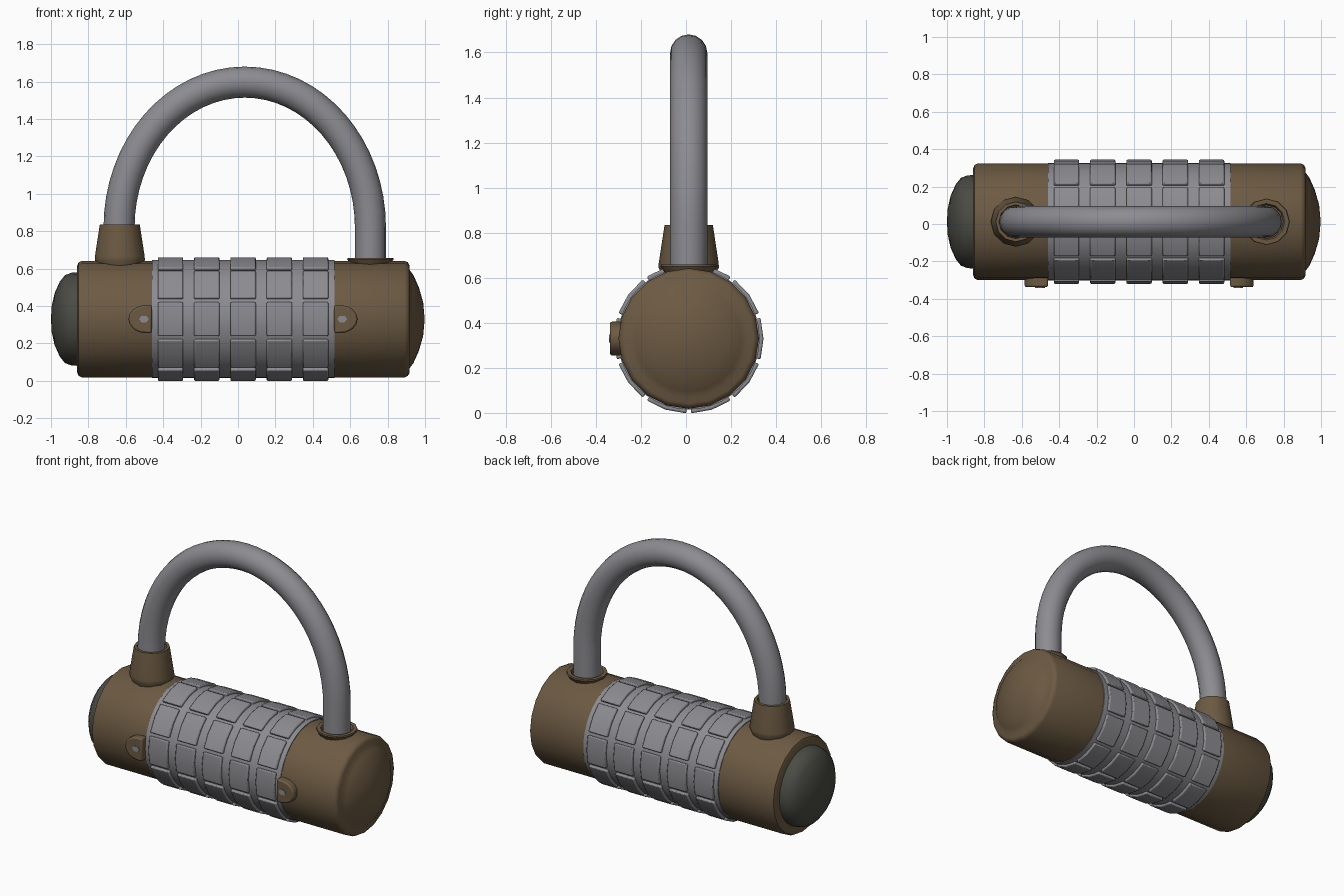
import bpy, bmesh, math
from mathutils import Matrix, Vector

if "Cube" in bpy.data.objects:
    bpy.data.objects.remove(bpy.data.objects["Cube"])

CY, CZ = 0.012, 0.33      # axis of the barrel
MX = 0.027                # middle of the barrel along x


def material(name, rgb):
    m = bpy.data.materials.new(name)
    m.diffuse_color = (*rgb, 1)
    m.use_nodes = True
    m.node_tree.nodes["Principled BSDF"].inputs["Base Color"].default_value = m.diffuse_color
    return m


BROWN = material("bronze brown", (0.150, 0.102, 0.056))
GREY = material("steel grey", (0.262, 0.262, 0.284))
DARK = material("dark olive grey", (0.068, 0.070, 0.058))


def finish(ob, mat, angle=38):
    ob.data.materials.append(mat)
    bpy.ops.object.select_all(action='DESELECT')
    ob.select_set(True)
    bpy.context.view_layer.objects.active = ob
    bpy.ops.object.shade_smooth_by_angle(angle=math.radians(angle))
    return ob


def from_bmesh(name, bm, mat, bevel=0, angle=38):
    bmesh.ops.recalc_face_normals(bm, faces=bm.faces)
    me = bpy.data.meshes.new(name)
    bm.to_mesh(me)
    bm.free()
    ob = bpy.data.objects.new(name, me)
    bpy.context.collection.objects.link(ob)
    finish(ob, mat, angle)
    if bevel:
        b = ob.modifiers.new("bevel", 'BEVEL')
        b.width, b.segments, b.limit_method = bevel, 2, 'ANGLE'
        b.angle_limit = math.radians(40)
    return ob


def lathe(name, profile, mat, steps, origin, axis, closed=False, angle=38):
    """Turn (radius, height) points around an x or z axis through origin."""
    bm = bmesh.new()
    vs = [bm.verts.new((r, 0, h)) for r, h in profile]
    edges = [bm.edges.new(p) for p in zip(vs, vs[1:])]
    if closed:
        edges.append(bm.edges.new((vs[-1], vs[0])))
    bmesh.ops.spin(bm, geom=vs + edges, cent=(0, 0, 0), axis=(0, 0, 1),
                   angle=2 * math.pi, steps=steps)
    bmesh.ops.remove_doubles(bm, verts=bm.verts, dist=1e-4)
    turn = Matrix.Rotation(math.pi / 2, 4, 'Y') if axis == 'X' else Matrix()
    bm.transform(Matrix.Translation(origin) @ turn)
    return from_bmesh(name, bm, mat, angle=angle)


def prism(bm, points, vec):
    """Extrude a closed outline along vec."""
    a = [bm.verts.new(p) for p in points]
    b = [bm.verts.new(Vector(p) + vec) for p in points]
    bm.faces.new(a)
    bm.faces.new(b[::-1])
    for i in range(len(a)):
        j = (i + 1) % len(a)
        bm.faces.new((a[i], b[i], b[j], a[j]))


barrel = (0, CY, CZ)

# Brown end caps of the barrel
lathe("left_cap", [(0, -0.855), (0.285, -0.86), (0.303, -0.853), (0.312, -0.835),
                   (0.312, -0.46), (0, -0.46)], BROWN, 20, barrel, 'X')
lathe("right_cap", [(0, 0.51), (0.312, 0.51), (0.312, 0.89), (0.304, 0.908),
                    (0.288, 0.917), (0.262, 0.918), (0.235, 0.938), (0.17, 0.967),
                    (0.09, 0.99), (0, 0.998)], BROWN, 20, barrel, 'X')

# Dark rounded button on the left end
lathe("end_button", [(0, -1.0), (0.07, -0.996), (0.14, -0.98), (0.2, -0.953),
                     (0.235, -0.925), (0.248, -0.89), (0.25, -0.85)],
      DARK, 24, barrel, 'X')

# Grey core under the number rings
lathe("ring_core", [(0, -0.46), (0.315, -0.46), (0.315, 0.515), (0, 0.515)],
      GREY, 40, barrel, 'X')

# Five rings of ten raised pads
bm = bmesh.new()
for ring in range(5):
    x = MX + (ring - 2) * 0.194 - 0.068
    for pad in range(10):
        mid = math.pi + pad * math.tau / 10
        outline = []
        for r, steps in ((0.332, (-16.2, 0, 16.2)), (0.30, (16.2, 0, -16.2))):
            for s in steps:
                a = mid + math.radians(s)
                outline.append((x, CY + r * math.cos(a), CZ + r * math.sin(a)))
        prism(bm, outline, Vector((0.136, 0, 0)))
from_bmesh("ring_pads", bm, GREY, bevel=0.007)

# Pointer tabs with a small grey dot, mirrored left and right
for side, label in ((-1, "left"), (1, "right")):
    base = MX + side * 0.487
    bm = bmesh.new()
    pts = [(base, -0.285, CZ - 0.075), (base, -0.285, CZ + 0.075)]
    for i in range(9):
        a = math.pi / 2 - i * math.pi / 8
        pts.append((base + side * (0.035 + 0.09 * math.cos(a)), -0.285,
                    CZ + 0.075 * math.sin(a)))
    prism(bm, pts, Vector((0, -0.053, 0)))
    from_bmesh(label + "_pointer_tab", bm, BROWN, bevel=0.01)
    bm = bmesh.new()
    dot = [(base + side * 0.043 + 0.026 * math.cos(k * math.pi / 3), -0.334,
            CZ + 0.02 * math.sin(k * math.pi / 3)) for k in range(6)]
    prism(bm, dot, Vector((0, -0.007, 0)))
    from_bmesh(label + "_pointer_dot", bm, GREY)

# Tapered sleeve on the left and flat collar on the right, both hollow
lathe("shackle_sleeve", [(0.09, 0.60), (0.11, 0.60), (0.134, 0.645), (0.133, 0.665),
                         (0.107, 0.835), (0.09, 0.835), (0.086, 0.80)],
      BROWN, 12, (-0.632, CY, 0), 'Z', closed=True)
lathe("shackle_collar", [(0.088, 0.60), (0.09, 0.60), (0.118, 0.64), (0.124, 0.65),
                         (0.122, 0.658), (0.098, 0.658), (0.09, 0.642)],
      BROWN, 12, (0.708, CY, 0), 'Z', closed=True)

# Bent steel shackle
path = [(-0.636, 0.62)]
for i in range(33):
    a = math.pi - i * math.pi / 32
    path.append((0.036 + 0.672 * math.cos(a), 0.82 + 0.777 * math.sin(a)))
path.append((0.708, 0.62))
cu = bpy.data.curves.new("shackle", 'CURVE')
cu.dimensions = '3D'
cu.bevel_depth, cu.bevel_resolution, cu.use_fill_caps = 0.083, 6, True
sp = cu.splines.new('POLY')
sp.points.add(len(path) - 1)
for p, (x, z) in zip(sp.points, path):
    p.co = (x, CY, z, 1)
shackle = bpy.data.objects.new("shackle", cu)
bpy.context.collection.objects.link(shackle)
bpy.ops.object.select_all(action='DESELECT')
shackle.select_set(True)
bpy.context.view_layer.objects.active = shackle
bpy.ops.object.convert(target='MESH')
finish(bpy.context.view_layer.objects.active, GREY)
